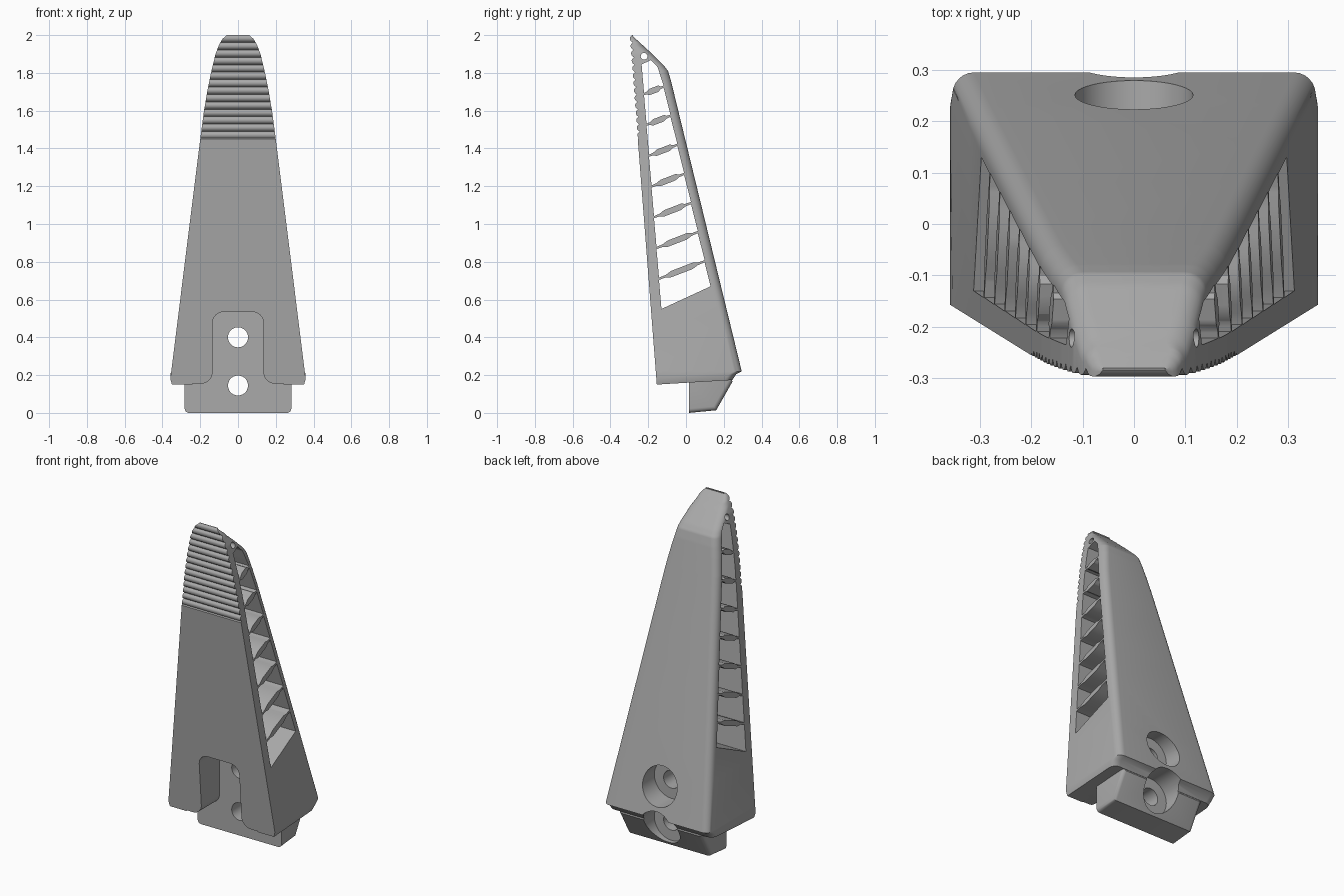
import bpy, bmesh, math
from mathutils import Matrix, Vector

if "Cube" in bpy.data.objects:
    bpy.data.objects.remove(bpy.data.objects["Cube"])

grey = bpy.data.materials.new("plain grey")
grey.use_nodes = True
grey.diffuse_color = (0.4, 0.4, 0.4, 1)
grey.node_tree.nodes["Principled BSDF"].inputs["Base Color"].default_value = (0.4, 0.4, 0.4, 1)


def to_object(bm, name):
    bmesh.ops.recalc_face_normals(bm, faces=bm.faces)
    mesh = bpy.data.meshes.new(name)
    bm.to_mesh(mesh)
    bm.free()
    mesh.materials.append(grey)
    obj = bpy.data.objects.new(name, mesh)
    bpy.context.collection.objects.link(obj)
    return obj


def prism(bm, points, axis, lo, hi):
    """Extrude an outline along x (points are y, z) or along y (points are x, z)."""
    place = (lambda p, d: (d, p[0], p[1])) if axis == "x" else (lambda p, d: (p[0], d, p[1]))
    a, b = ([bm.verts.new(place(p, d)) for p in points] for d in (lo, hi))
    n = len(points)
    bm.faces.new(a)
    bm.faces.new(b[::-1])
    for i in range(n):
        bm.faces.new((a[i], b[i], b[(i + 1) % n], a[(i + 1) % n]))


def circle(cx, cz, r, n=40, start=0, sweep=360):
    steps = n if sweep == 360 else n + 1
    angles = [math.radians(start + sweep * i / n) for i in range(steps)]
    return [(cx + r * math.cos(a), cz + r * math.sin(a)) for a in angles]


def lerp_table(table, z):
    for (z0, v0), (z1, v1) in zip(table, table[1:]):
        if z <= z1:
            return v0 + (v1 - v0) * (z - z0) / (z1 - z0)
    return table[-1][1]


def combine(target, tool, operation):
    mod = target.modifiers.new(operation, "BOOLEAN")
    mod.operation, mod.solver, mod.object = operation, "EXACT", tool
    tool.hide_render = True
    bpy.context.view_layer.objects.active = target
    bpy.ops.object.modifier_apply(modifier=mod.name)
    bpy.data.objects.remove(tool)


# Finger body: rounded sections stacked up a tapering wedge
half_width = [(0.15, 0.362), (1.45, 0.2), (1.6, 0.18), (1.7, 0.163), (1.8, 0.143),
              (1.9, 0.119), (1.95, 0.1), (1.98, 0.082), (2, 0.06)]
back_line = [(0.15, 0.245), (0.22, 0.295), (1.76, -0.08), (1.81, -0.095),
             (1.84, -0.118), (1.92, -0.2), (2, -0.288)]
GRIP, RIDGES, STEPS = 1.45, 14, 6
rows = [0.15, 0.18, 0.22, 0.5, 0.8, 1.1]
rows += [GRIP + (2 - GRIP) * i / (RIDGES * STEPS) for i in range(RIDGES * STEPS + 1)]


def front_line(z):
    y = -0.155 - 0.0775 * (z - 0.155)
    if z > GRIP:  # rounded grip ridges
        phase = (z - GRIP) / (2 - GRIP) * RIDGES
        y += 0.014 * (1 - abs(math.sin(math.pi * phase))) ** 1.5
    return y


bm = bmesh.new()
rings = []
for i, z in enumerate(rows):
    w, f, b = lerp_table(half_width, z), front_line(z), lerp_table(back_line, z)
    b = max(b, f + 0.004)
    r = min(0.042, 0.6 * (b - f))
    if i == 0:
        w -= 0.012
    half = [(w, f)] + circle(w - r, b - r, r, 6, 0, 90)
    outline = half + [(-x, y) for x, y in reversed(half)]
    tilt = 0.06 if i < 2 else 0
    rings.append([bm.verts.new((x, y, z + tilt * (y + 0.155))) for x, y in outline])
for low, high in zip(rings, rings[1:]):
    for k in range(len(low)):
        j = (k + 1) % len(low)
        bm.faces.new((low[k], low[j], high[j], high[k]))
bm.faces.new(rings[0])
bm.faces.new(rings[-1])
finger = to_object(bm, "gripper_finger")

# Mounting tongue below the body
bm = bmesh.new()
prism(bm, [(0.015, 0), (0.16, 0.014), (0.246, 0.165), (0.2, 0.35), (0.015, 0.35)], "x", -0.282, 0.282)
soft = [e for e in bm.edges if all(v.co.z < 0.2 for v in e.verts)
        and abs(e.verts[0].co.x - e.verts[1].co.x) < 0.01]
bmesh.ops.bevel(bm, geom=soft, offset=0.022, segments=4, profile=0.5, affect="EDGES")
combine(finger, to_object(bm, "tongue"), "UNION")

# Front slot with rounded top and flared foot
half = [(0.24, 0.05), (0.24, 0.155)]
half += circle(0.195, 0.215, 0.06, 8, 270, -90)
half += circle(0.075, 0.475, 0.06, 8, 0, 90)
bm = bmesh.new()
prism(bm, half + [(-x, z) for x, z in reversed(half)], "y", -0.5, 0.015)
combine(finger, to_object(bm, "slot_cutter"), "DIFFERENCE")

# Screw holes with counterbores from the back
for name, radius, start in (("hole_cutter", 0.053, -0.2), ("counterbore_cutter", 0.115, 0.14)):
    bm = bmesh.new()
    for z in (0.4, 0.145):
        prism(bm, circle(0, z, radius), "y", start, 0.6)
    combine(finger, to_object(bm, name), "DIFFERENCE")


# Side windows, leaving ribs that thin towards their ends
def rib_side(z_front, z_back, sign):
    a = Vector((-0.13 - 0.081 * (z_front - 0.55), z_front))
    b = Vector((0.13 - 0.235 * (z_back - 0.67), z_back))
    shape = [(0, 0.006), (0.15, 0.007), (0.27, 0.017), (0.73, 0.017), (0.85, 0.007), (1, 0.006)]
    return [tuple(a.lerp(b, t) + Vector((0, sign * h))) for t, h in shape]


ribs = [(0.71 + 0.163 * i, 0.803 + 0.154 * i) for i in range(7)]
bm = bmesh.new()
floor = [(-0.13, 0.55), (0.13, 0.67)]
for rib in ribs:
    prism(bm, floor + rib_side(*rib, -1)[::-1], "x", -0.6, 0.6)
    floor = rib_side(*rib, 1)
prism(bm, floor + [(-0.131, 1.77), (-0.15, 1.83), (-0.185, 1.868), (-0.235, 1.845)], "x", -0.6, 0.6)
prism(bm, circle(-0.222, 1.888, 0.018, 16), "x", -0.6, 0.6)
combine(finger, to_object(bm, "window_cutter"), "DIFFERENCE")

# Smooth shading with crisp edges
bpy.ops.object.select_all(action="DESELECT")
finger.select_set(True)
bpy.context.view_layer.objects.active = finger
bpy.ops.object.shade_smooth_by_angle(angle=math.radians(32))
